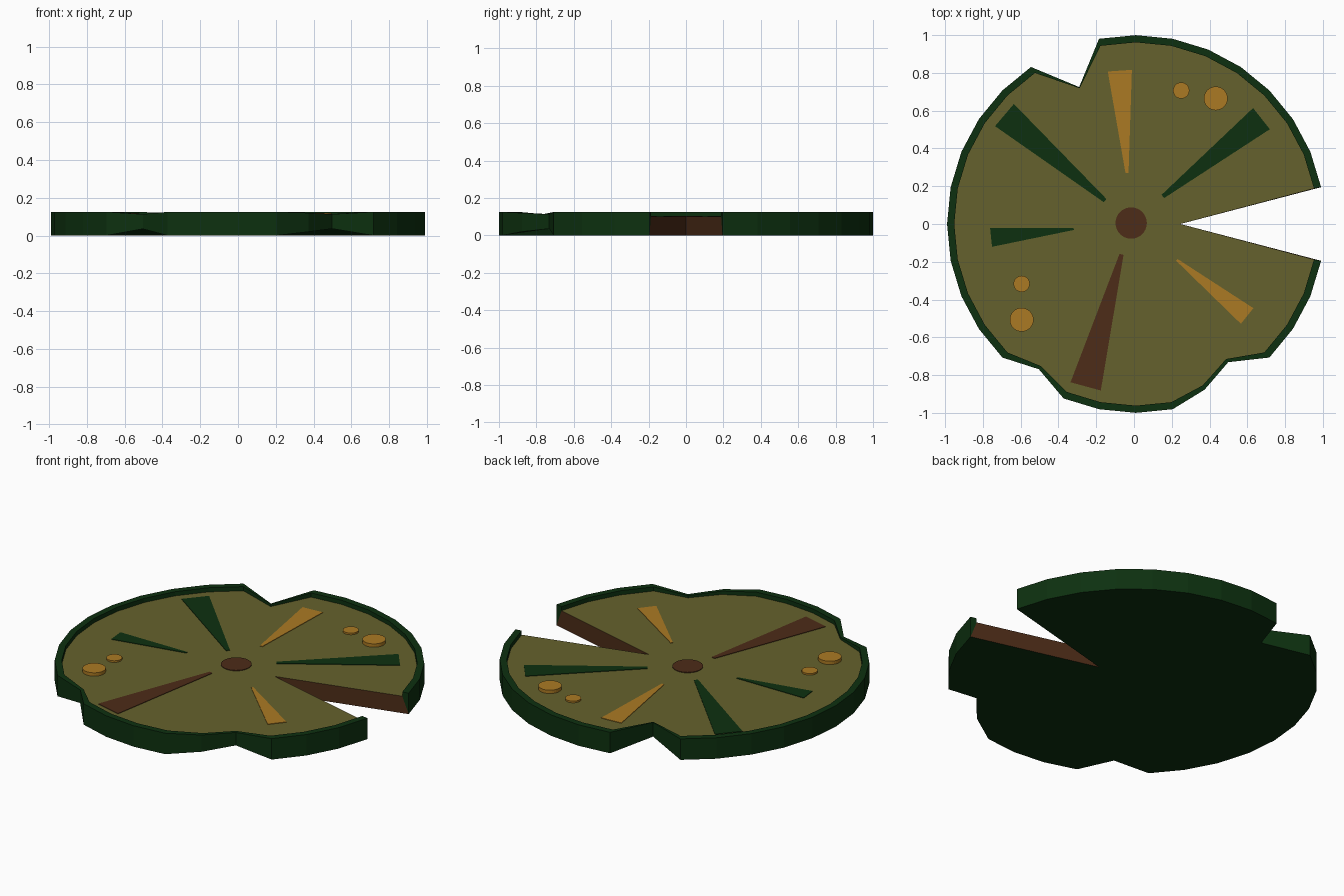
import bpy, bmesh
from math import sin, cos, radians
from mathutils import Vector

if "Cube" in bpy.data.objects:
    bpy.data.objects.remove(bpy.data.objects["Cube"])

SHIFT = 0.01      # centres the notched disc on x
TOP = 0.10        # height of the leaf surface


def material(name, rgb):
    m = bpy.data.materials.new(name)
    m.diffuse_color = (*rgb, 1)
    m.use_nodes = True
    m.node_tree.nodes["Principled BSDF"].inputs["Base Color"].default_value = m.diffuse_color
    return m


OLIVE = material("olive", (0.13, 0.12, 0.026))
GREEN = material("dark_green", (0.004, 0.03, 0.005))
BROWN = material("brown", (0.074, 0.025, 0.009))
ORANGE = material("orange", (0.41, 0.195, 0.017))


def finish(name, bm, mats):
    bmesh.ops.recalc_face_normals(bm, faces=bm.faces)
    me = bpy.data.meshes.new(name)
    bm.to_mesh(me)
    bm.free()
    for m in mats:
        me.materials.append(m)
    ob = bpy.data.objects.new(name, me)
    bpy.context.collection.objects.link(ob)
    return ob


# Leaf pad: 32-sided disc with a raised rim, a wedge cut out and torn nicks
def leaf_pad():
    # step: (outer radius, inner radius, bottom z, rim top z)
    nicks = {10: (0.785, 0.778, 0.03, 0.115),
             21: (0.925, 0.905, 0.035, 0.113),
             26: (0.95, 0.925, 0.02, 0.12),
             27: (0.88, 0.86, 0.036, 0.113)}
    bm = bmesh.new()
    cols = []
    for i in range(1, 32):
        a = radians(i * 11.25)
        ro, ri, zb, zt = nicks.get(i, (1.0, 0.962, 0.0, 0.125))
        cols.append([bm.verts.new((r * cos(a) + SHIFT, r * sin(a), z))
                     for r, z in ((ro, zb), (ro, zt), (ri, zt), (ri, TOP))])
    apex_b = bm.verts.new((0.245, 0, 0))
    apex_t = bm.verts.new((0.245, 0, TOP))

    def face(vs, mat):
        bm.faces.new(vs).material_index = mat

    for p, q in zip(cols, cols[1:]):          # outer wall, rim top, rim inside
        for k in range(3):
            face((p[k], q[k], q[k + 1], p[k + 1]), 1)
    face([c[3] for c in cols] + [apex_t], 0)  # leaf surface
    face([c[0] for c in cols] + [apex_b], 1)  # underside
    for c in (cols[0], cols[-1]):             # wedge walls and rim ends
        face((apex_b, c[0], c[3], apex_t), 2)
        face(c, 1)
    return finish("leaf_pad", bm, (OLIVE, GREEN, BROWN))


# Veins: thin tapered strips from a narrow tip to a wide end
def vein(name, tip, end, w0, w1, mat):
    tip, end = Vector(tip), Vector(end)
    side = (end - tip).orthogonal().normalized() / 2
    pts = [tip - side * w0, tip + side * w0, end + side * w1, end - side * w1]
    bm = bmesh.new()
    f = bm.faces.new([bm.verts.new((p.x, p.y, TOP - 0.005)) for p in pts])
    ext = bmesh.ops.extrude_face_region(bm, geom=[f])["geom"]
    bmesh.ops.translate(bm, vec=(0, 0, 0.008),
                        verts=[v for v in ext if isinstance(v, bmesh.types.BMVert)])
    return finish(name, bm, [mat])


# Round flat spots
def disc(name, x, y, r, top, mat):
    bm = bmesh.new()
    bmesh.ops.create_cone(bm, cap_ends=True, segments=32, radius1=r, radius2=r,
                          depth=top - TOP + 0.01)
    bmesh.ops.translate(bm, verts=bm.verts, vec=(x, y, (top + TOP - 0.01) / 2))
    return finish(name, bm, [mat])


leaf_pad()

vein("vein_back", (-0.037, 0.27), (-0.075, 0.812), 0.016, 0.128, ORANGE)
vein("vein_back_right", (0.153, 0.146), (0.675, 0.558), 0.022, 0.143, GREEN)
vein("vein_back_left", (-0.153, 0.124), (-0.686, 0.577), 0.022, 0.154, GREEN)
vein("vein_left", (-0.319, -0.026), (-0.757, -0.071), 0.011, 0.10, GREEN)
vein("vein_front", (-0.066, -0.161), (-0.256, -0.86), 0.022, 0.166, BROWN)
vein("vein_front_right", (0.227, -0.19), (0.599, -0.487), 0.012, 0.106, ORANGE)

disc("centre_spot", -0.015, 0.005, 0.083, 0.104, BROWN)
disc("large_spot_back", 0.433, 0.665, 0.063, 0.12, ORANGE)
disc("small_spot_back", 0.25, 0.707, 0.043, 0.11, ORANGE)
disc("large_spot_front", -0.595, -0.507, 0.063, 0.12, ORANGE)
disc("small_spot_front", -0.595, -0.317, 0.043, 0.11, ORANGE)
